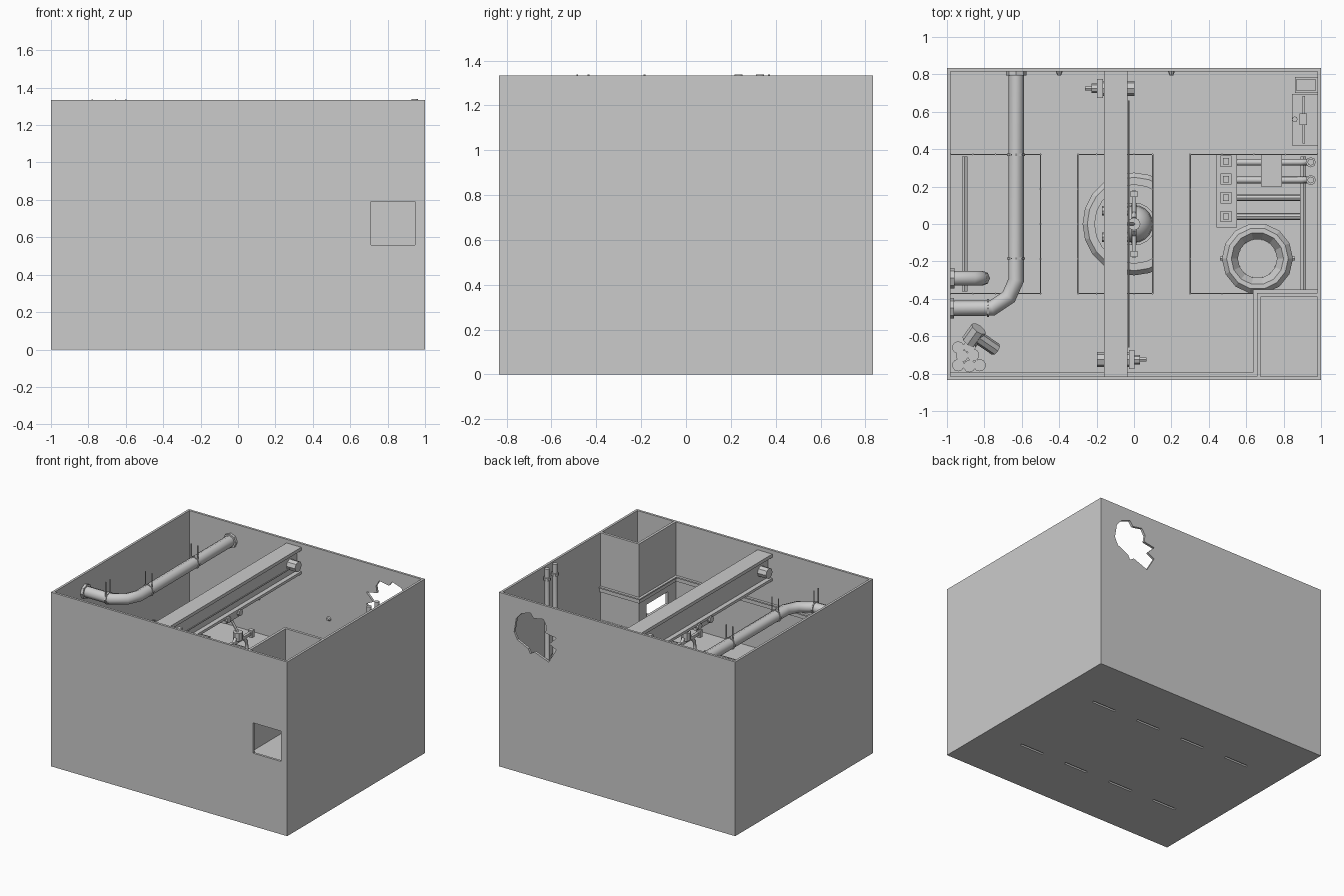
import bpy, bmesh, math
from mathutils import Vector

if "Cube" in bpy.data.objects:
    bpy.data.objects.remove(bpy.data.objects["Cube"])

def obj(name, bm):
    bmesh.ops.recalc_face_normals(bm, faces=bm.faces)
    me = bpy.data.meshes.new(name)
    bm.to_mesh(me); bm.free()
    o = bpy.data.objects.new(name, me)
    bpy.context.collection.objects.link(o)
    return o

def box(name, x0, x1, y0, y1, z0, z1):
    bm = bmesh.new()
    bmesh.ops.create_cube(bm, size=1)
    for v in bm.verts:
        v.co = ((x0+x1)/2 + v.co.x*(x1-x0), (y0+y1)/2 + v.co.y*(y1-y0), (z0+z1)/2 + v.co.z*(z1-z0))
    return obj(name, bm)

def rod(name, a, b, r, n=8, r2=None):
    a, b = Vector(a), Vector(b)
    bm = bmesh.new()
    bmesh.ops.create_cone(bm, cap_ends=True, segments=n, radius1=r, radius2=r if r2 is None else r2, depth=(b-a).length)
    o = obj(name, bm)
    o.rotation_mode = 'QUATERNION'
    o.rotation_quaternion = (b-a).to_track_quat('Z', 'Y')
    o.location = (a+b)/2
    return o

def pipe(name, pts, r, res=2):
    cu = bpy.data.curves.new(name, 'CURVE')
    cu.dimensions = '3D'; cu.bevel_depth = r; cu.bevel_resolution = res; cu.use_fill_caps = True
    s = cu.splines.new('POLY'); s.points.add(len(pts)-1)
    for p, q in zip(s.points, pts): p.co = (*q, 1)
    o = bpy.data.objects.new(name, cu)
    bpy.context.collection.objects.link(o)
    return o

def lathe(name, prof, loc, n):
    # closed ring profile (radius, z) spun around z
    bm = bmesh.new()
    rings = [[bm.verts.new((r*math.cos(t*math.tau/n), r*math.sin(t*math.tau/n), z)) for t in range(n)] for r, z in prof]
    for i in range(len(rings)):
        A, B = rings[i], rings[(i+1) % len(rings)]
        for t in range(n): bm.faces.new((A[t], A[(t+1) % n], B[(t+1) % n], B[t]))
    o = obj(name, bm); o.location = loc
    return o

def cut(o, *cutters):
    for c in cutters:
        m = o.modifiers.new('cut', 'BOOLEAN'); m.operation = 'DIFFERENCE'; m.object = c; m.solver = 'EXACT'
        bpy.context.view_layer.objects.active = o
        bpy.ops.object.modifier_apply(modifier=m.name)
        bpy.data.objects.remove(c)

W, D, H, T, F = 1.0, .833, 1.333, .018, .55   # half width, half depth, height, wall, upper floor level

# Outer shell with doorway, broken hole and floor slots
shell = box('room_shell', -W, W, -D, D, 0, H)
bm = bmesh.new()
jag = [(.854,1.171),(.81,1.22),(.735,1.246),(.708,1.21),(.626,1.225),(.598,1.178),(.607,1.126),(.516,1.11),(.575,1.05),
       (.516,1.02),(.58,.91),(.66,.94),(.7,.955),(.735,.933),(.753,.967),(.845,1.01),(.872,1.065)]
f = bm.faces.new([bm.verts.new((x, .78, z)) for x, z in jag])
ext = bmesh.ops.extrude_face_region(bm, geom=[f])
for v in ext['geom']:
    if isinstance(v, bmesh.types.BMVert): v.co.y = .9
hole = obj('hole_cutter', bm)
cut(shell, box('room_cutter', -W+T, W-T, -D+T, D-T, .02, 2), hole,
    box('door_cutter', .71, .947, -.9, -.78, .558, .79))
cut(shell, *[box('slot_cutter', x-.1, x+.1, y-.009, y+.009, -.1, .012) for x in (-.6,-.2,.2,.6) for y in (-.39,.39)])

# Upper floor with three openings
slab = box('upper_floor', -W+T, W-T, -D+T, D-T, F-.03, F)
pits = [(-W+T, -.5), (-.3, .1), (.3, W-T)]
cut(slab, *[box('pit_cutter', a - (.1 if a < -.9 else 0), b + (.1 if b > .9 else 0), -.37, .37, .3, .8) for a, b in pits])

# Railings round the openings
for a, b in pits:
    runs = [((a, y), (b, y)) for y in (-.372, .372)]
    runs += [((x, -.372), (x, .372)) for x in (a, b) if abs(x) < .9]
    for (xa, ya), (xb, yb) in runs:
        for h in (.06, .115):
            rod('railing_bar', (xa, ya, F+h), (xb, yb, F+h), .004, 6)
        for i in range(5):
            t = i/4
            x, y = xa+(xb-xa)*t, ya+(yb-ya)*t
            rod('railing_post', (x, y, F), (x, y, F+.118), .005, 6)

# Corner booth with observation slot
booth = box('booth_side_wall', .657, .677, -D+T, -.37, F, H)
cut(booth, box('slot_cutter', .6, .72, -.72, -.46, .74, .835))
box('booth_back_wall', .677, W-T, -.39, -.37, F, H)
# Mouldings on booth and front wall
for z0, z1, e in ((.885, .915, .012), (.915, .925, .02)):
    box('booth_side_moulding', .657-e, .657, -D+T, -.37+e, z0, z1)
    box('booth_back_moulding', .657, W-T, -.37, -.37+e, z0, z1)
    box('front_wall_moulding', -W+T, .657, -D+T, -D+T+e, z0, z1)

# Crane beam (I section)
box('beam_top_flange', -.16, -.035, -D+T, D-T, 1.28, 1.305)
box('beam_web', -.125, -.07, -D+T, D-T, 1.12, 1.28)
box('beam_bottom_flange', -.16, -.035, -D+T, D-T, 1.10, 1.12)
rod('beam_cable', (-.028, -.66, 1.2), (-.028, .66, 1.2), .006, 6)
# Winch drives at the two ends, mirrored about the beam centre
for s in (1, -1):
    def px(v): return -.097 + s*v
    y = s*.725
    rod('winch_drum', (px(.1), y, 1.2), (px(-.1), y, 1.2), .04, 8)
    rod('winch_motor', (px(-.1), y, 1.2), (px(-.13), y, 1.2), .025, 8)
    rod('winch_shaft', (px(-.13), y, 1.2), (px(-.165), y, 1.2), .012, 6)
    lo, hi = sorted((px(-.1), px(-.07)))
    box('winch_bracket', lo, hi, y-.05, y+.05, 1.13, 1.27)

# Trolley and grab below the beam
box('trolley', -.15, -.04, -.09, .09, 1.06, 1.1)
for y in (-.07, .07):
    rod('trolley_wheel', (-.17, y, 1.09), (-.025, y, 1.09), .025, 8)
rod('grab_cable', (-.06, 0, 1.06), (0, 0, .97), .01, 6)
rod('grab_head', (0, 0, .92), (0, 0, .98), .035, 8)
box('grab_bar', -.011, .011, -.18, .18, .9, .922)
for s in (-1, 1):
    box('grab_clamp', -.018, .018, s*.16-.016, s*.16+.016, .88, .935)
    pipe('grab_claw', [(0, s*.03, .94), (0, s*.1, .87), (0, s*.11, .8), (0, s*.06, .75)], .013, 1)

# Tank with dome and ring in the middle opening
lathe('tank_ring', [(.275, .02), (.275, .2), (.25, .23), (.21, .23), (.21, .02)], (0, 0, 0), 20)
rod('tank_body', (0, 0, .02), (0, 0, .3), .105, 20)
bm = bmesh.new()
bmesh.ops.create_uvsphere(bm, u_segments=20, v_segments=10, radius=.1)
dome = obj('tank_dome', bm); dome.location = (0, 0, .3)
for p in dome.data.polygons: p.use_smooth = True
lathe('tank_collar', [(.115, .27), (.115, .3), (.098, .3), (.098, .27)], (0, 0, 0), 20)

# Overhead duct with flanges and hangers
Z = 1.2
pipe('overhead_duct', [(-.63, D-T, Z), (-.63, -.3, Z), (-.67, -.39, Z), (-.76, -.45, Z), (-W+T, -.45, Z)], .042)
rod('duct_flange', (-.63, D-T, Z), (-.63, D-T-.02, Z), .055)
rod('duct_flange', (-W+T, -.45, Z), (-W+T+.02, -.45, Z), .055)
for y in (.37, -.185):
    rod('duct_clamp', (-.63, y-.006, Z), (-.63, y+.006, Z), .048)
    for x in (-.655, -.6): rod('duct_hanger', (x, y, Z-.02), (x, y, 1.337), .004, 6)
rod('duct_clamp', (-.786, -.45, Z), (-.774, -.45, Z), .048)
for y in (-.485, -.435): rod('duct_hanger', (-.78, y, Z-.02), (-.78, y, 1.337), .004, 6)

# Elbow pipe in the left opening
pipe('elbow_pipe', [(-W+T, -.29, .42), (-.86, -.29, .42), (-.82, -.29, .39), (-.81, -.29, .33), (-.81, -.29, .02)], .04)
rod('elbow_flange', (-W+T, -.29, .42), (-.96, -.29, .42), .055)
# Lower floor rails and seam
for x in (-.905, .905): rod('floor_rail', (x, -.36, .035), (x, .36, .035), .018, 6)
box('floor_seam', -W+T, -.5, -.003, .003, .02, .024)

# Pump unit in the right opening
box('valve_base', .44, .55, -.02, .37, .02, .16)
for i, y in enumerate((.335, .24, .14, .04)):
    box('valve_box', .462, .522, y-.03, y+.03, .16, .2)
    box('valve_cap', .475, .509, y-.017, y+.017, .2, .215)
    if i < 2:    # long pipes rise up the wall
        pipe('riser_pipe', [(.55, y-.005, .12), (.9, y-.005, .12), (.945, y-.005, .16), (.945, y-.005, 1.338)], .018)
        for z in (.62, .95, 1.25): rod('riser_collar', (.945, y-.005, z), (.945, y-.005, z+.02), .027)
    else:
        rod('short_pipe', (.55, y, .12), (.89, y, .12), .018)
box('pipe_cover', .68, .79, .2, .37, .15, .19)
lathe('vat', [(.17, .02), (.19, .12), (.19, .3), (.165, .33), (.14, .33), (.105, .28), (.105, .02)], (.66, -.185, 0), 14)
rod('vat_bottom', (.66, -.185, .02), (.66, -.185, .22), .106, 14)
for s in (-1, 1): rod('vat_trunnion', (.66+s*.17, -.185, .25), (.66+s*.2, -.185, .25), .012, 6)

# Desk with console and cabinet in the back right corner
box('desk_top', .845, W-T, .42, .695, .64, .655)
for y in (.425, .675): box('desk_side', .85, W-T, y, y+.015, F, .64)
box('desk_backboard', .9, .915, .43, .685, .655, .7)
box('console_screen', .885, .925, .53, .59, .655, .72)
rod('console_knob', (.86, .56, .655), (.86, .56, .675), .015)
box('cabinet', .86, W-T, .7, .785, F, .74)
box('cabinet_lid', .87, .97, .71, .775, .74, .755)

# Barrels and leaning canister in the front left corner
for x, y in ((-.94,-.66),(-.88,-.655),(-.92,-.705),(-.86,-.7),(-.94,-.755),(-.88,-.76),(-.825,-.755)):
    rod('barrel', (x, y, F), (x, y, F+.1), .033, 10)
rod('canister', (-.88, -.63, .62), (-.83, -.56, .66), .045, 8)
rod('canister_neck', (-.85, -.595, .65), (-.74, -.67, .58), .035, 8)

# Small lamps on the back wall
for x in (-.4, .2):
    rod('wall_lamp', (x, D-T, .82), (x, D-T-.02, .82), .018, 8, .01)
